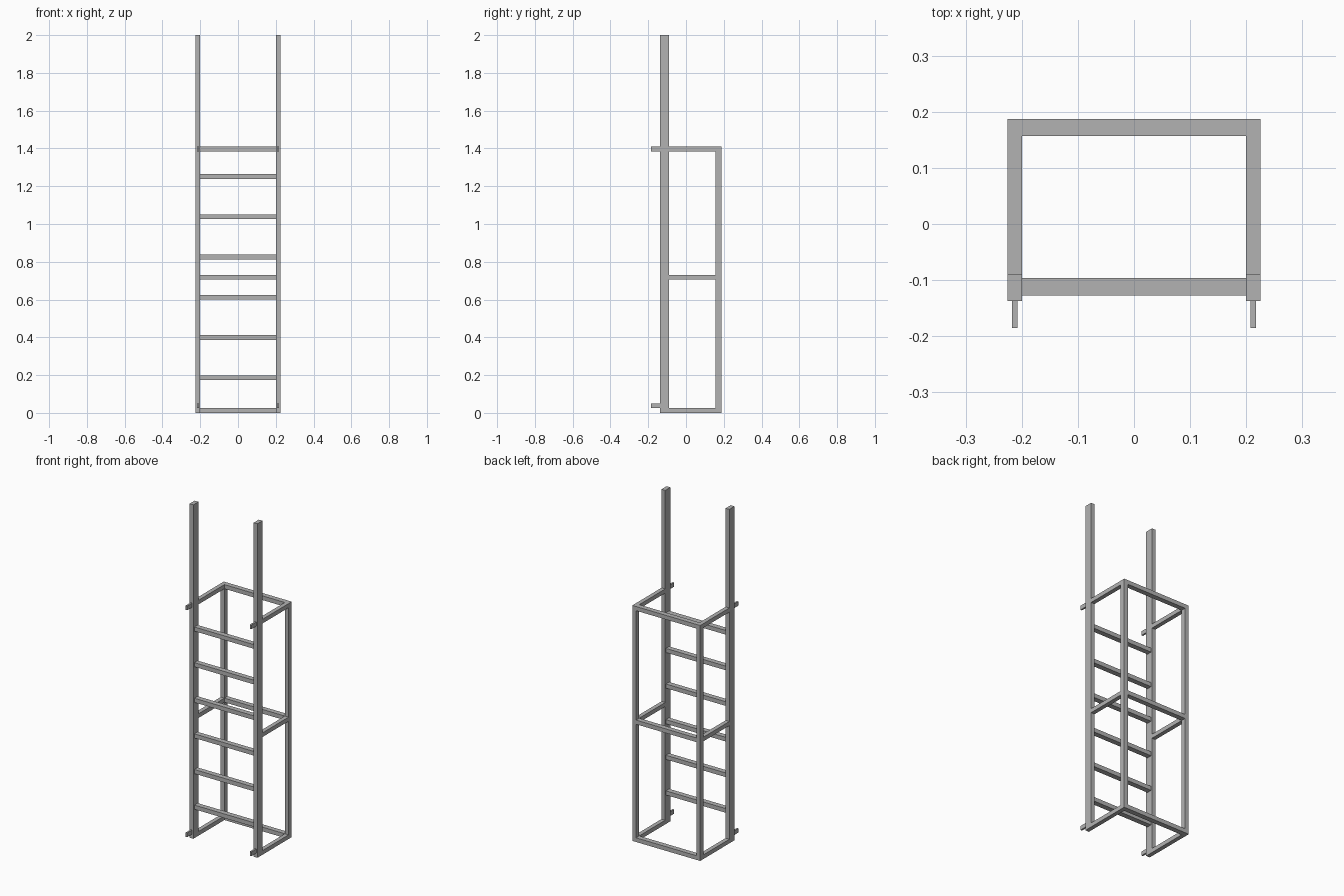
import bpy
import bmesh

cube = bpy.data.objects.get("Cube")
if cube:
    bpy.data.objects.remove(cube, do_unlink=True)

steel = bpy.data.materials.new("grey_steel")
steel.use_nodes = True
colour = (0.45, 0.45, 0.45, 1)
steel.diffuse_color = colour
steel.node_tree.nodes["Principled BSDF"].inputs["Base Color"].default_value = colour


def bar(name, x, y, z):
    """Square-edged bar spanning the given (low, high) ranges."""
    bm = bmesh.new()
    bmesh.ops.create_cube(bm, size=1)
    for v in bm.verts:
        v.co = [r[0] if c < 0 else r[1] for c, r in zip(v.co, (x, y, z))]
    mesh = bpy.data.meshes.new(name)
    bm.to_mesh(mesh)
    bm.free()
    mesh.materials.append(steel)
    obj = bpy.data.objects.new(name, mesh)
    bpy.context.collection.objects.link(obj)


def span(low, size):
    return low, low + size


INNER, OUTER = 0.2, 0.225
RAIL_Y = (-0.137, -0.089)
BACK_Y = (0.157, 0.187)
BAR = 0.025
TOP = 1.41
levels = {"lower": 0, "middle": 0.705, "upper": TOP - BAR}
tabs = {"lower": 0.026, "upper": TOP - BAR}

for side, s in (("left", 1), ("right", -1)):
    x = tuple(sorted((s * INNER, s * OUTER)))
    # Uprights
    bar(f"{side}_ladder_rail", x, RAIL_Y, (0, 2))
    bar(f"{side}_back_post", x, BACK_Y, (0, TOP))
    # Side struts joining rail and post
    for level, z in levels.items():
        bar(f"{side}_{level}_strut", x, (RAIL_Y[1], BACK_Y[0]), span(z, BAR))
    # Thin mounting tabs on the front of the rails
    tab_x = span(s * 0.2125 - 0.005, 0.01)
    for level, z in tabs.items():
        bar(f"{side}_{level}_mounting_tab", tab_x, (-0.185, RAIL_Y[0]), span(z, BAR))

# Back crossbars
for level, z in levels.items():
    bar(f"{level}_back_crossbar", (-INNER, INNER), BACK_Y, span(z, BAR))

# Ladder rungs
for i in range(6):
    bar(f"rung_{i + 1}", (-INNER, INNER), (-0.127, -0.096), span(0.173 + i * 0.2133, BAR))
